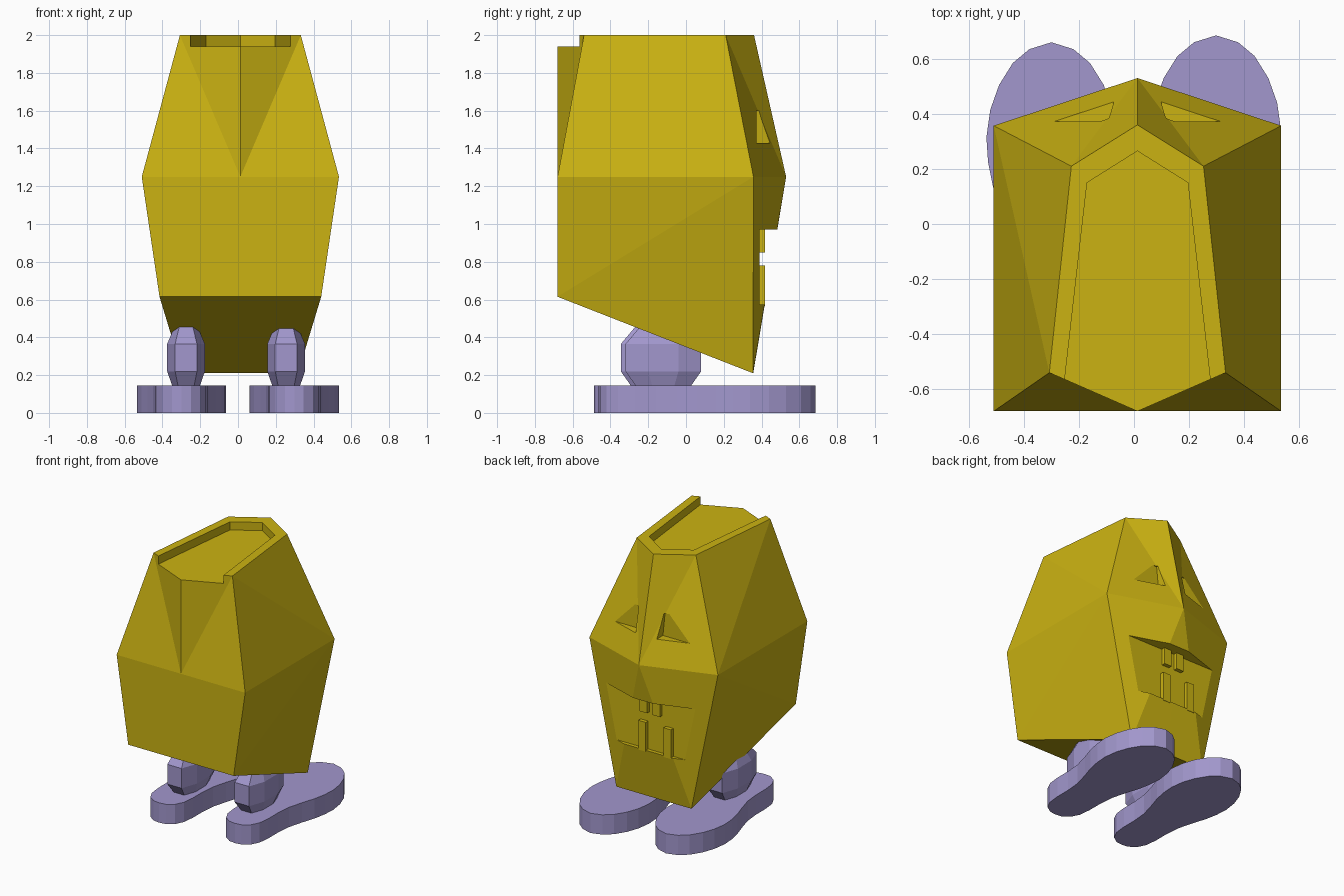
import bpy, bmesh
from mathutils import Vector

if "Cube" in bpy.data.objects:
    bpy.data.objects.remove(bpy.data.objects["Cube"], do_unlink=True)

CX = 0.0125  # the body sits slightly off the centre line


def material(name, color):
    m = bpy.data.materials.new(name)
    m.use_nodes = True
    m.diffuse_color = color
    m.node_tree.nodes["Principled BSDF"].inputs["Base Color"].default_value = color
    return m


yellow = material("mustard yellow", (0.60, 0.45, 0.006, 1))
lavender = material("lavender", (0.36, 0.31, 0.61, 1))


def loft(name, rings, mat):
    """Skin a stack of equal-length rings and cap both ends."""
    bm = bmesh.new()
    loops = [[bm.verts.new(p) for p in ring] for ring in rings]
    n = len(loops[0])
    for low, high in zip(loops, loops[1:]):
        for i in range(n):
            j = (i + 1) % n
            bm.faces.new((low[i], low[j], high[j], high[i]))
    bm.faces.new(loops[0][::-1])
    bm.faces.new(loops[-1])
    bmesh.ops.recalc_face_normals(bm, faces=bm.faces)
    mesh = bpy.data.meshes.new(name)
    bm.to_mesh(mesh)
    bm.free()
    mesh.materials.append(mat)
    obj = bpy.data.objects.new(name, mesh)
    bpy.context.collection.objects.link(obj)
    return obj


def prism_z(name, outline, z0, z1, mat):
    return loft(name, [[(x, y, z) for x, y in outline] for z in (z0, z1)], mat)


def prism_y(name, outline, y0, y1, mat):
    return loft(name, [[(x, y, z) for x, z in outline] for y in (y0, y1)], mat)


def body_ring(front, back, front_mid_y, ridge_y):
    """Six-sided ring; front and back are (half width, y, z)."""
    (fw, fy, fz), (bw, by, bz) = front, back
    pts = [(-fw, fy, fz), (0, front_mid_y, fz), (fw, fy, fz),
           (bw, by, bz), (0, ridge_y, bz), (-bw, by, bz)]
    return [(x + CX, y, z) for x, y, z in pts]


# Body shell
body = loft("body", [
    body_ring((0.428, -0.68, 0.615), (0.305, 0.355, 0.21), -0.68, 0.356),
    body_ring((0.522, -0.68, 1.25), (0.522, 0.357, 1.25), -0.68, 0.53),
    body_ring((0.32, -0.54, 2.0), (0.24, 0.21, 2.0), -0.68, 0.36),
], yellow)

# Split the twisted upper front from the low centre point to the top corners
bm = bmesh.new()
bm.from_mesh(body.data)
bm.verts.ensure_lookup_table()
for corner in (12, 14):
    bmesh.ops.connect_verts(bm, verts=[bm.verts[7], bm.verts[corner]])
bmesh.ops.triangulate(bm, faces=[f for f in bm.faces if len(f.verts) == 4])
bm.to_mesh(body.data)
bm.free()

# Cutters: top tray, eyes and mouth
tray = [(0, 0.265), (-0.183, 0.15), (-0.266, -0.58), (-0.266, -0.9),
        (0.266, -0.9), (0.266, -0.58), (0.183, 0.15)]
cutters = [prism_z("tray_cutter", [(x + CX, y) for x, y in tray], 1.94, 2.2, yellow)]
for s in (-1, 1):
    eye = [(0.086, 1.43), (0.45, 1.43), (0.45, 1.6), (0.103, 1.6)]
    cutters.append(prism_y("eye_cutter", [(CX + s * x, z) for x, z in eye],
                           0.372, 0.7, yellow))
mouth = [(-0.42, 0.97), (0.42, 0.97), (0.42, 0.575), (-0.42, 0.575)]
cutters.append(prism_y("mouth_cutter", [(x + CX, z) for x, z in mouth],
                       0.39, 0.7, yellow))

for c in cutters:
    c.hide_render = True
    mod = body.modifiers.new("cut", 'BOOLEAN')
    mod.operation = 'DIFFERENCE'
    mod.solver = 'EXACT'
    mod.object = c
bpy.context.view_layer.update()
cut_mesh = bpy.data.meshes.new_from_object(
    body.evaluated_get(bpy.context.evaluated_depsgraph_get()))
body.modifiers.clear()
body.data = cut_mesh
for c in cutters:
    bpy.data.objects.remove(c, do_unlink=True)

# Teeth
for name, x, z0, z1 in (("upper_tooth_left", 0.055, 0.85, 0.975),
                        ("upper_tooth_right", -0.05, 0.85, 0.975),
                        ("lower_tooth_left", 0.065, 0.565, 0.78),
                        ("lower_tooth_right", -0.14, 0.565, 0.78)):
    w = 0.03
    prism_y(name, [(x - w, z0), (x + w, z0), (x + w, z1), (x - w, z1)],
            0.38, 0.418, yellow)

# Feet and legs
foot_half = [(0.05, -0.455), (0.1, -0.42), (0.13, -0.36), (0.14, -0.27),
             (0.14, -0.16), (0.15, -0.05), (0.18, 0.06), (0.212, 0.16),
             (0.23, 0.25), (0.236, 0.34), (0.222, 0.44), (0.19, 0.53),
             (0.14, 0.61), (0.08, 0.66)]
foot = ([(0, -0.462)] + foot_half + [(0, 0.685)]
        + [(-x, y) for x, y in reversed(foot_half)])
octagon = [(-0.058, -0.2), (0.058, -0.2), (0.1, -0.08), (0.1, 0.08),
           (0.058, 0.2), (-0.058, 0.2), (-0.1, 0.08), (-0.1, -0.08)]

for side, x, leg_x, dy in (("left", 0.298, 0.255, 0.0),
                           ("right", -0.3, -0.275, -0.025)):
    prism_z(side + "_foot", [(x + px, y + dy) for px, y in foot], 0, 0.145, lavender)
    loft(side + "_leg",
         [[(leg_x + px * k, py * k - 0.12 + dy, z) for px, py in octagon]
          for z, k in ((0.14, 0.72), (0.22, 1), (0.365, 1), (0.455, 0.62))],
         lavender)
